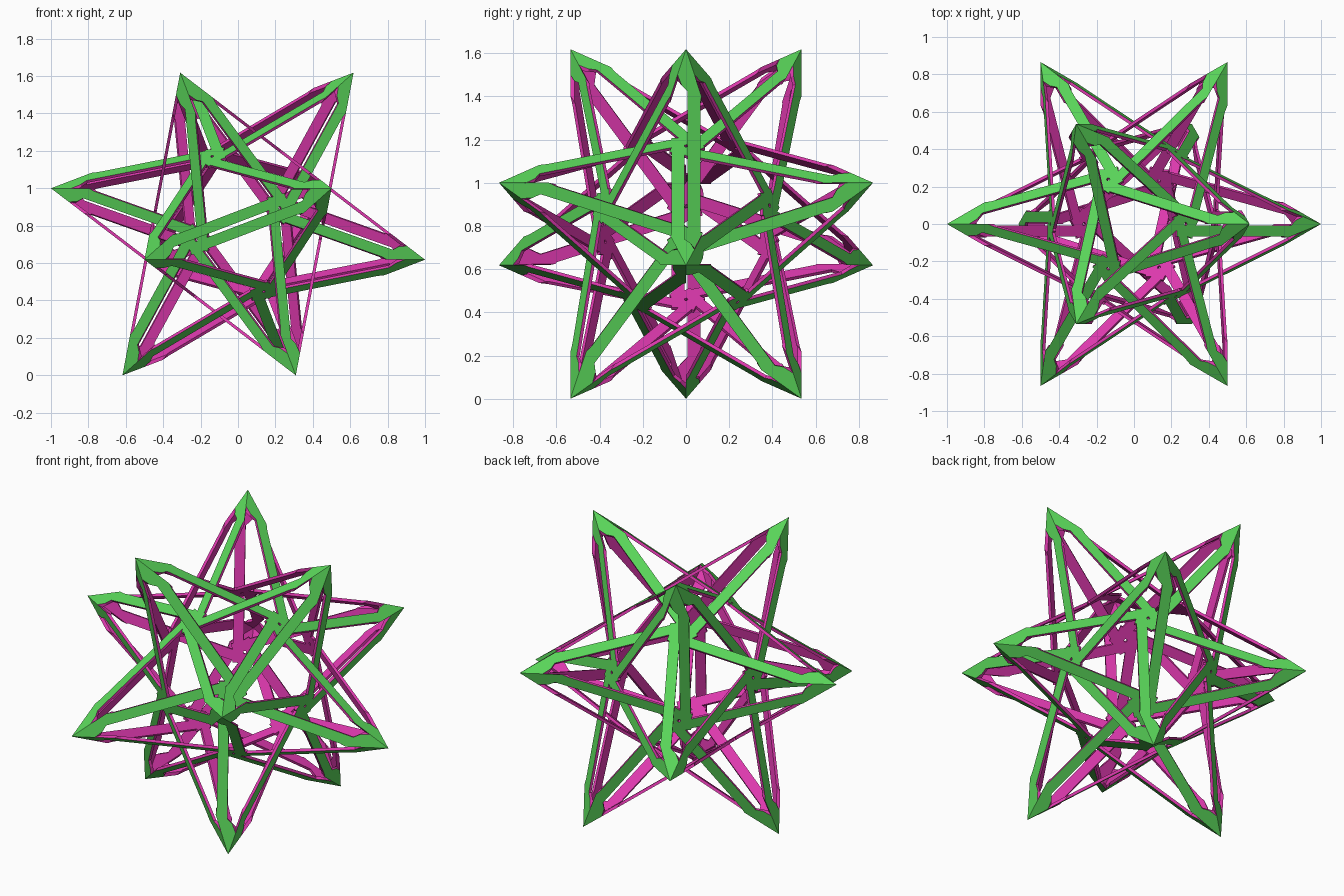
import bpy, bmesh
from math import cos, sin, radians, sqrt
from mathutils import Vector

if "Cube" in bpy.data.objects:
    bpy.data.objects.remove(bpy.data.objects["Cube"])

PHI = (1 + sqrt(5)) / 2
MID = PHI / 2                      # height of the centre
T = 0.016                          # plate thickness


def material(name, col):
    m = bpy.data.materials.new(name)
    m.diffuse_color = (*col, 1)
    m.use_nodes = True
    m.node_tree.nodes["Principled BSDF"].inputs["Base Color"].default_value = m.diffuse_color
    return m


green = material("outside_green", (0.10, 0.66, 0.10))
magenta = material("inside_magenta", (0.72, 0.04, 0.42))


def make_object(name, bm):
    me = bpy.data.meshes.new(name)
    bm.to_mesh(me)
    bm.free()
    me.materials.append(green)
    me.materials.append(magenta)
    ob = bpy.data.objects.new(name, me)
    bpy.context.collection.objects.link(ob)
    ob.location.z = MID
    return ob


# Twelve star tips, with a threefold axis pointing up
tips = []
for k in range(3):
    for r, z, a in ((1 / PHI, PHI / 2, 0), (1, PHI / 2 - 1 / PHI, 180)):
        a = radians(a + 120 * k)
        p = Vector((r * cos(a), r * sin(a), z))
        tips += [p, -p]

# Spoke outline: distance from hub, clockwise offset, belongs to the tip cap
L = tips[0].length * 2 / sqrt(5)
W = 0.325                          # slope of the tip edges
outline = [(-0.06, 0.008, 0), (L - 0.20, 0.008, 0), (L - 0.17, -0.02, 0),
           (L - 0.12, -0.12 * W, 1), (L, 0, 1), (L - 0.22, 0.22 * W, 1),
           (L - 0.26, 0.066, 0), (-0.06, 0.066, 0)]


def add_spoke(bm, hub, n, tip):
    u = (tip - hub).normalized()
    v = u.cross(n)                 # clockwise seen from outside
    axis = tip.normalized()
    outer, inner = [], []
    for r, s, cap in outline:
        p = hub + u * r + v * s
        outer.append(bm.verts.new(p))
        inner.append(bm.verts.new(p - (axis * T * sqrt(5) if cap else n * T)))
    c = len(outline)
    top = bm.faces.new(outer)
    faces = [top, bm.faces.new(inner[::-1])]
    faces += [bm.faces.new((outer[i], inner[i], inner[(i + 1) % c], outer[(i + 1) % c]))
              for i in range(c)]
    for f in faces[1:]:            # rims and inside are magenta
        f.material_index = 1
    top.normal_update()
    if top.normal.dot(n) < 0:
        bmesh.ops.reverse_faces(bm, faces=faces)


# Twelve five-armed pinwheel stars, woven past each other
for i, axis_tip in enumerate(tips):
    n = axis_tip.normalized()
    hub = axis_tip / sqrt(5)
    bm = bmesh.new()
    for t in tips:
        if 0.9 < (t - axis_tip).length < 1.2:
            add_spoke(bm, hub, n, t)
    make_object(f"pinwheel_star_{i + 1}", bm)
